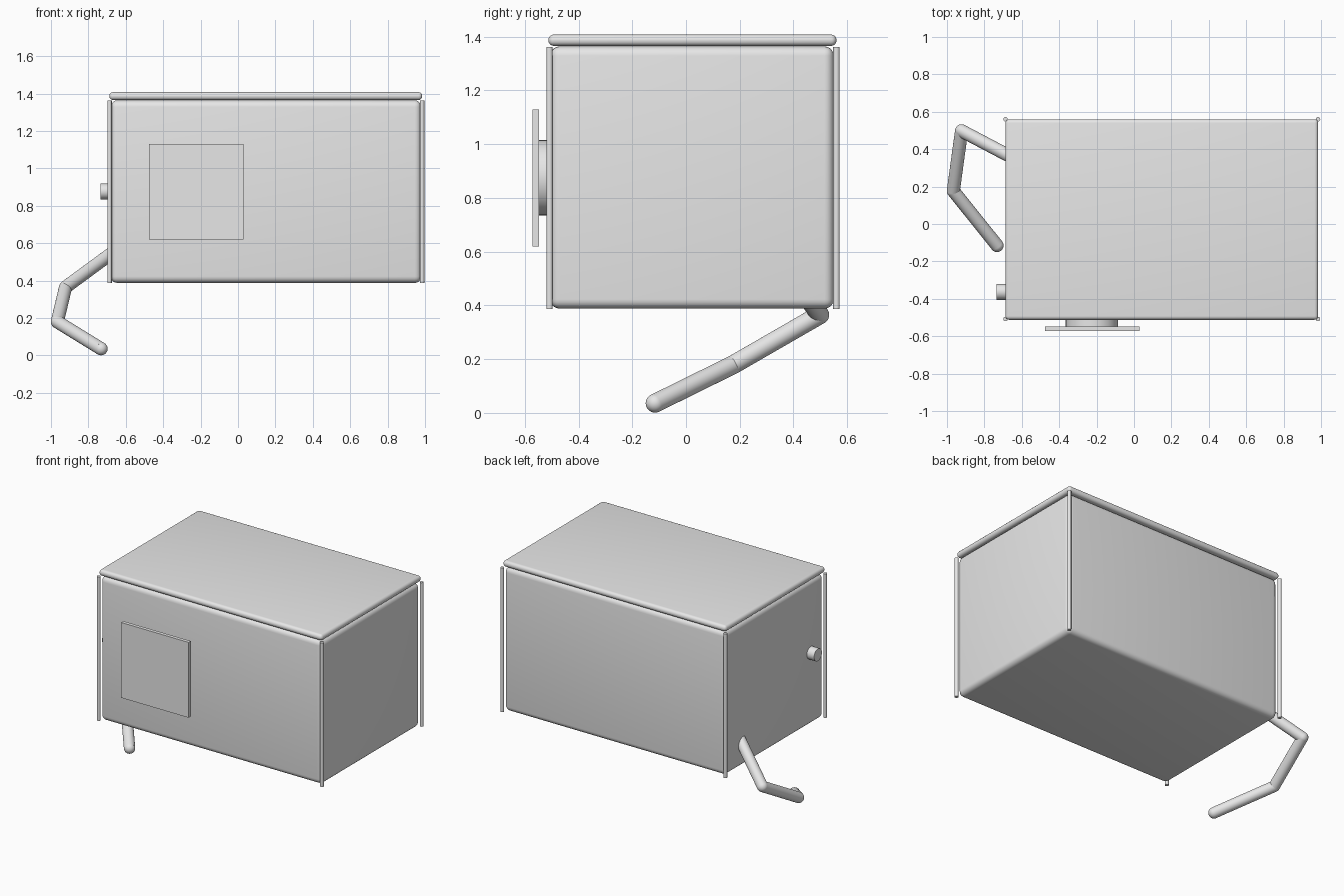
import bpy
import math
from mathutils import Vector

cube = bpy.data.objects.get("Cube")
if cube:
    bpy.data.objects.remove(cube, do_unlink=True)

grey = bpy.data.materials.new("light grey")
grey.use_nodes = True
grey.diffuse_color = (0.8, 0.8, 0.8, 1)
grey.node_tree.nodes["Principled BSDF"].inputs["Base Color"].default_value = (0.8, 0.8, 0.8, 1)


def finish(name, smooth=True):
    obj = bpy.context.object
    obj.name = name
    obj.data.materials.append(grey)
    if smooth:
        bpy.ops.object.shade_smooth_by_angle(angle=math.radians(40))
    return obj


def box(name, low, high, bevel=0.0, segments=5):
    low, high = Vector(low), Vector(high)
    bpy.ops.mesh.primitive_cube_add(size=1, location=(low + high) / 2)
    obj = bpy.context.object
    obj.scale = high - low
    bpy.ops.object.transform_apply(location=False, rotation=False, scale=True)
    if bevel:
        mod = obj.modifiers.new("rounded edges", 'BEVEL')
        mod.width = bevel
        mod.segments = segments
        bpy.ops.object.modifier_apply(modifier=mod.name)
    return finish(name, bevel > 0)


def rod(name, start, end, radius, sides=32):
    start, end = Vector(start), Vector(end)
    axis = end - start
    bpy.ops.mesh.primitive_cylinder_add(
        vertices=sides, radius=radius, depth=axis.length, location=(start + end) / 2,
        rotation=axis.to_track_quat('Z', 'Y').to_euler())
    return finish(name)


def ball(name, centre, radius):
    bpy.ops.mesh.primitive_uv_sphere_add(segments=32, ring_count=16, radius=radius, location=centre)
    return finish(name)


# Main case and lid
box("case", (-0.68, -0.505, 0.388), (0.98, 0.55, 1.364), 0.035)
box("lid", (-0.688, -0.512, 1.366), (0.985, 0.56, 1.408), 0.02)

# Thin corner posts
for side, x in (("right", -0.687), ("left", 0.984)):
    for end, y in (("front", -0.508), ("back", 0.56)):
        rod(f"{end}_{side}_post", (x, y, 0.387), (x, y, 1.362), 0.012, 16)

# Front panel on its round mount
box("front_panel", (-0.475, -0.572, 0.62), (0.03, -0.548, 1.13))
rod("panel_mount", (-0.225, -0.55, 0.875), (-0.225, -0.49, 0.875), 0.14, 48)

# Side knob
rod("side_knob", (-0.735, -0.363, 0.877), (-0.66, -0.363, 0.877), 0.042)

# Bent pipe hanging from the side
path = [(-0.65, 0.355, 0.565), (-0.922, 0.498, 0.365), (-0.966, 0.177, 0.18), (-0.732, -0.115, 0.036)]
for i, (a, b) in enumerate(zip(path, path[1:]), 1):
    rod(f"pipe_section_{i}", a, b, 0.035)
    ball(f"pipe_joint_{i}" if i < len(path) - 1 else "pipe_tip", b, 0.035)
